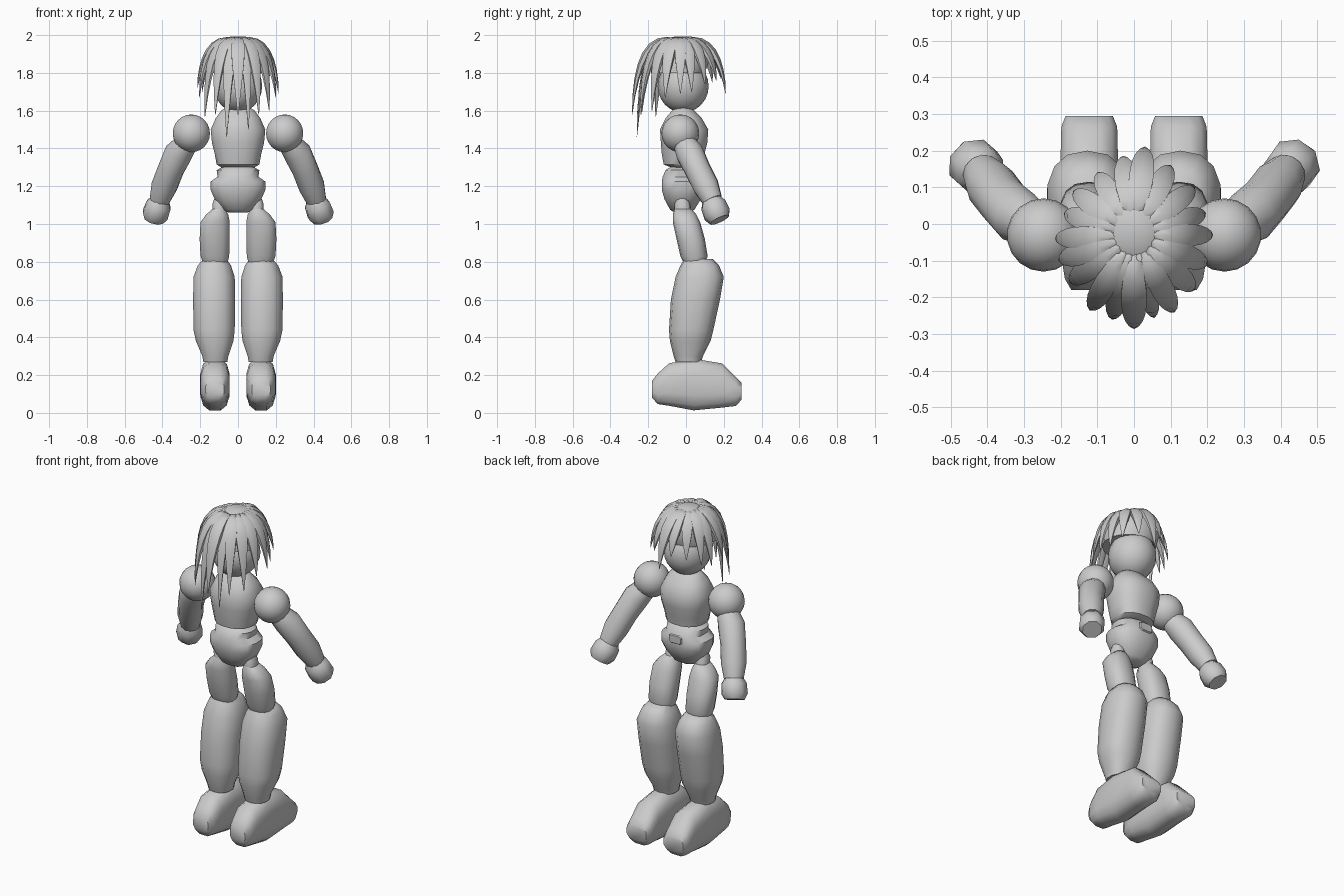
import bpy, bmesh, math
from mathutils import Vector

if "Cube" in bpy.data.objects:
    bpy.data.objects.remove(bpy.data.objects["Cube"])

grey = bpy.data.materials.new("plain grey")
grey.diffuse_color = (0.6, 0.6, 0.6, 1)
grey.use_nodes = True
grey.node_tree.nodes["Principled BSDF"].inputs["Base Color"].default_value = grey.diffuse_color


def finish(name, bm, angle=50):
    bmesh.ops.recalc_face_normals(bm, faces=bm.faces)
    me = bpy.data.meshes.new(name)
    bm.to_mesh(me)
    bm.free()
    ob = bpy.data.objects.new(name, me)
    bpy.context.collection.objects.link(ob)
    me.materials.append(grey)
    bpy.ops.object.select_all(action='DESELECT')
    ob.select_set(True)
    bpy.context.view_layer.objects.active = ob
    bpy.ops.object.shade_smooth_by_angle(angle=math.radians(angle))
    return ob


def loft(name, rings, sides=12, power=1.0, angle=50):
    """rings: (centre, half-axis u, half-axis v); power < 1 squares the section"""
    bm = bmesh.new()
    loops = []
    for c, u, v in rings:
        loop = []
        for i in range(sides):
            a = 2 * math.pi * (i + 0.5) / sides
            ca, sa = math.cos(a), math.sin(a)
            p = Vector(c) + Vector(u) * math.copysign(abs(ca) ** power, ca) \
                + Vector(v) * math.copysign(abs(sa) ** power, sa)
            loop.append(bm.verts.new(p))
        loops.append(loop)
    for a, b in zip(loops, loops[1:]):
        for i in range(sides):
            j = (i + 1) % sides
            bm.faces.new((a[i], a[j], b[j], b[i]))
    bm.faces.new(loops[0])
    bm.faces.new(loops[-1])
    return finish(name, bm, angle)


def column(name, rows, **kw):
    """rows: (z, x min, x max, y min, y max)"""
    return loft(name, [(((a + b) / 2, (c + d) / 2, z), ((b - a) / 2, 0, 0), (0, (d - c) / 2, 0))
                       for z, a, b, c, d in rows], **kw)


def tube(name, pts, **kw):
    """pts: (x, y, z, radius) along a limb"""
    rings = []
    for i, p in enumerate(pts):
        t = Vector(pts[min(i + 1, len(pts) - 1)][:3]) - Vector(pts[max(i - 1, 0)][:3])
        u = t.cross(Vector((0.62, -0.62, 0.3))).normalized()
        v = t.cross(u).normalized()
        rings.append((p[:3], u * p[3], v * p[3]))
    return loft(name, rings, **kw)


def ball(name, c, r):
    bm = bmesh.new()
    bmesh.ops.create_uvsphere(bm, u_segments=18, v_segments=12, radius=1)
    for v in bm.verts:
        v.co = Vector((v.co.x * r[0] + c[0], v.co.y * r[1] + c[1], v.co.z * r[2] + c[2]))
    return finish(name, bm)


def sym(rows):
    return [(z, -w, w, a, b) for z, w, a, b in rows]


# Torso and pelvis
column("chest", sym([(1.30, .09, -.08, .05), (1.315, .115, -.12, .09), (1.37, .125, -.13, .10),
                     (1.43, .14, -.135, .115), (1.50, .147, -.14, .12), (1.56, .12, -.11, .085),
                     (1.60, .09, -.075, .045), (1.62, .06, -.05, .02)]), sides=16, power=.85)
column("pelvis", sym([(1.06, .05, -.06, .02), (1.075, .08, -.085, .045), (1.13, .125, -.115, .08),
                      (1.18, .147, -.13, .10), (1.225, .147, -.13, .10), (1.25, .11, -.125, .095),
                      (1.285, .115, -.11, .075), (1.31, .07, -.07, .03)]), sides=16, power=.85)
# Belt buckle on the face side
loft("belt_buckle", [((0, .099, 1.235), (.045, 0, 0), (0, 0, .028)),
                     ((0, .106, 1.235), (.04, 0, 0), (0, 0, .023))], sides=8, power=.5, angle=25)
ball("head", (0, -.015, 1.73), (.13, .135, .14))

# Limbs on both sides
for s, side in ((1, "right"), (-1, "left")):
    ball(side + "_shoulder", (s * .247, -.03, 1.48), (.1, .1, .1))
    arm = [(.27, -.01, 1.43, .06), (.315, .02, 1.375, .075), (.355, .06, 1.29, .07),
           (.39, .105, 1.20, .07), (.415, .14, 1.125, .054)]
    hand = [(.413, .135, 1.13, .05), (.42, .145, 1.10, .07), (.438, .165, 1.05, .073),
            (.446, .178, 1.022, .055)]
    for part, pts, n in (("_arm", arm, 12), ("_hand", hand, 8)):
        tube(side + part, [(s * x, y, z, r) for x, y, z, r in pts], sides=n, angle=45)
    legs = {
        "_hip_joint": [(1.05, .06, .135, -.06, .03), (1.11, .065, .135, -.06, .02),
                       (1.15, .075, .12, -.045, .005)],
        "_thigh": [(.79, .055, .185, -.01, .10), (.83, .045, .20, -.03, .115),
                   (.92, .042, .205, -.05, .10), (1.01, .042, .20, -.07, .075),
                   (1.05, .05, .17, -.07, .055), (1.08, .065, .135, -.06, .03)],
        "_shin": [(.27, .055, .185, -.055, .08), (.30, .05, .19, -.065, .09),
                  (.38, .022, .225, -.085, .13), (.44, .015, .238, -.09, .145),
                  (.60, .013, .24, -.08, .18), (.72, .015, .238, -.055, .20),
                  (.78, .035, .215, -.03, .175), (.815, .06, .185, -.01, .14)],
    }
    for part, rows in legs.items():
        column(side + part, [(z, min(s * a, s * b), max(s * a, s * b), c, d)
                             for z, a, b, c, d in rows], sides=14, power=.85)
    # Foot runs heel to toe: (y, half width, z min, z max)
    foot = [(-.18, .05, .08, .17), (-.15, .068, .045, .21), (-.09, .078, .035, .265),
            (.04, .08, .01, .29), (.19, .08, .025, .265), (.265, .078, .035, .19),
            (.295, .066, .07, .16)]
    loft(side + "_foot", [((s * .122, y, (a + b) / 2), (w, 0, 0), (0, 0, (b - a) / 2))
                          for y, w, a, b in foot], sides=12, power=.7)

# Hair cap
column("hair_cap", sym([(1.80, .15, -.185, .10), (1.87, .155, -.18, .125), (1.93, .13, -.15, .11),
                        (1.97, .09, -.11, .07), (1.993, .04, -.06, .03)]), sides=14)

# Hair strands: tip x, y, z and half width; arcs from the crown, flattened outward
tips = [(-.06, -.26, 1.46, .036), (.055, -.255, 1.50, .03), (0, -.285, 1.58, .04),
        (-.12, -.235, 1.58, .036), (.11, -.24, 1.58, .036), (-.175, -.16, 1.57, .036),
        (.165, -.18, 1.60, .036), (-.205, -.10, 1.67, .036), (.20, -.11, 1.67, .036),
        (-.215, -.04, 1.72, .034), (.215, -.03, 1.69, .034), (-.19, .03, 1.70, .034),
        (.195, .03, 1.70, .034), (-.165, .09, 1.72, .034), (.165, .10, 1.74, .034),
        (-.10, .14, 1.75, .034), (.10, .16, 1.76, .036), (.03, .21, 1.69, .038),
        (-.03, .185, 1.77, .036)]
crown = Vector((0, -.03, 0))
for i, (x, y, z, w) in enumerate(tips):
    out = Vector((x, y, 0)) - crown
    p = [crown + out * .1 + Vector((0, 0, 1.975)), crown + out * .62 + Vector((0, 0, 2.005)),
         crown + out * .93 + Vector((0, 0, 1.87)), Vector((x, y, z))]
    rings = []
    for k in range(9):
        t = k / 8
        q = 1 - t
        c = q**3 * p[0] + 3 * q * q * t * p[1] + 3 * q * t * t * p[2] + t**3 * p[3]
        d = q * q * (p[1] - p[0]) + 2 * q * t * (p[2] - p[1]) + t * t * (p[3] - p[2])
        across = d.cross(out).normalized()
        width = w * (min(1, .4 + 1.8 * t) if t < .5 else 1 - ((t - .5) / .5) ** 1.5 * .95)
        rings.append((c, across * width, d.cross(across).normalized() * width * .5))
    loft("hair_strand_%02d" % (i + 1), rings, sides=6, angle=60)
